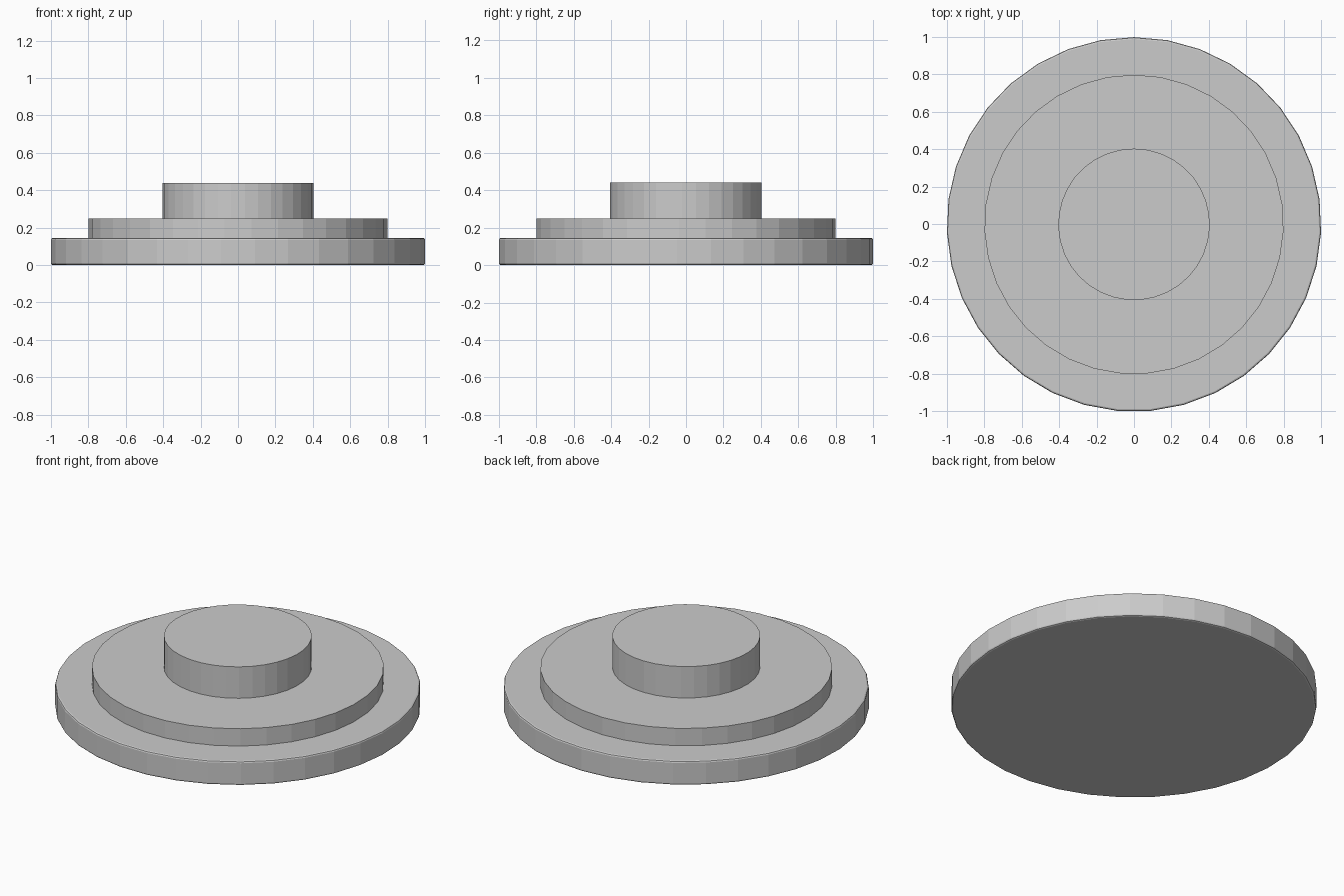
import bpy
import math

cube = bpy.data.objects.get("Cube")
if cube:
    bpy.data.objects.remove(cube, do_unlink=True)

SIDES = 35

# Single plain grey
grey = bpy.data.materials.new("light grey")
grey.use_nodes = True
colour = (0.6, 0.6, 0.6, 1)
grey.diffuse_color = colour
grey.node_tree.nodes["Principled BSDF"].inputs["Base Color"].default_value = colour


def disc(name, radius, bottom, top, bevel=0):
    """Flat-sided round tier with one corner pointing to the back."""
    bpy.ops.mesh.primitive_cylinder_add(
        vertices=SIDES, radius=radius, depth=top - bottom,
        location=(0, -0.002, (bottom + top) / 2))
    tier = bpy.context.object
    tier.name = name
    tier.data.materials.append(grey)
    if bevel:
        rim = tier.modifiers.new("Rim bevel", "BEVEL")
        rim.width = bevel
        rim.segments = 2
        rim.limit_method = "ANGLE"
        rim.angle_limit = math.radians(30)
    return tier


# Three stacked tiers, the lowest with softened rims
disc("base_disc", 1.001, 0, 0.145, bevel=0.01)
disc("middle_disc", 0.8, 0.145, 0.25)
disc("top_hub", 0.405, 0.25, 0.44)
